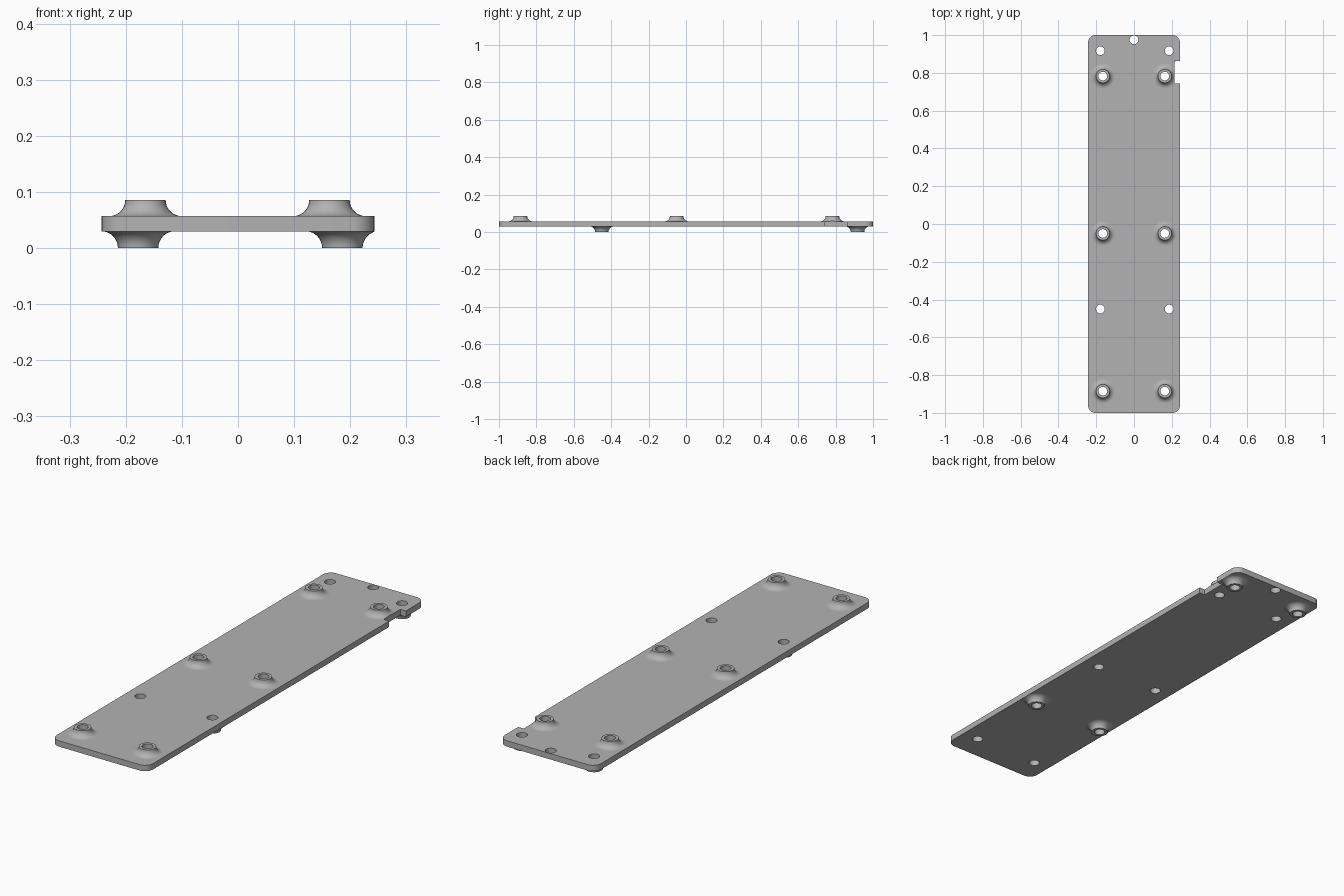
import bpy, bmesh, math

cube = bpy.data.objects.get("Cube")
if cube:
    bpy.data.objects.remove(cube, do_unlink=True)

HALF_W, BOTTOM, TOP = 0.243, 0.03, 0.057
NOTCH_X, NOTCH_Y0, NOTCH_Y1 = 0.215, 0.743, 0.863
HOLE_R, BOSS_R, FILLET = 0.023, 0.036, 0.029
SIDES = 32

grey = bpy.data.materials.new("plain grey")
grey.use_nodes = True
grey.diffuse_color = (0.45, 0.45, 0.45, 1)
grey.node_tree.nodes["Principled BSDF"].inputs["Base Color"].default_value = grey.diffuse_color


def finish(name, bm):
    mesh = bpy.data.meshes.new(name)
    bmesh.ops.recalc_face_normals(bm, faces=bm.faces)
    bm.to_mesh(mesh)
    bm.free()
    mesh.materials.append(grey)
    obj = bpy.data.objects.new(name, mesh)
    bpy.context.collection.objects.link(obj)
    return obj


def activate(obj):
    bpy.ops.object.select_all(action="DESELECT")
    obj.select_set(True)
    bpy.context.view_layer.objects.active = obj


def smooth(obj):
    activate(obj)
    bpy.ops.object.shade_smooth_by_angle(angle=math.radians(35))


def add_box(bm, x0, x1, y0, y1, z0, z1):
    verts = bmesh.ops.create_cube(bm, size=1)["verts"]
    for v in verts:
        v.co = ((x0 + x1) / 2 + v.co.x * (x1 - x0),
                (y0 + y1) / 2 + v.co.y * (y1 - y0),
                (z0 + z1) / 2 + v.co.z * (z1 - z0))


def boss(name, cx, cy, base, tip, limit):
    """Hollow standoff with a concave flare, trimmed where it meets an edge."""
    up = tip - base
    profile = [(HOLE_R, base), (HOLE_R, tip), (BOSS_R, tip)]
    for i in range(1, 9):
        a = i / 8 * math.pi / 2
        profile.append((BOSS_R + FILLET * (1 - math.cos(a)), tip - up * math.sin(a)))
    bm = bmesh.new()
    rings = []
    for r, z in profile:
        ring = []
        for k in range(SIDES):
            a = math.tau * k / SIDES
            x = max(-limit, min(limit, cx + r * math.cos(a)))
            ring.append(bm.verts.new((x, cy + r * math.sin(a), z)))
        rings.append(ring)
    for a, b in zip(rings, rings[1:] + rings[:1]):
        for k in range(SIDES):
            j = (k + 1) % SIDES
            bm.faces.new((a[k], a[j], b[j], b[k]))
    smooth(finish(name, bm))


# Hole positions
upper = [(x, y) for y in (-0.885, -0.05, 0.783) for x in (-0.165, 0.163)]
lower = [(x, y) for y in (-0.45, 0.917) for x in (-0.178, 0.186)]

# Base plate with rounded corners
bm = bmesh.new()
add_box(bm, -HALF_W, HALF_W, -1, 1, BOTTOM, TOP)
corners = [e for e in bm.edges if abs(e.verts[0].co.z - e.verts[1].co.z) > 0.01]
bmesh.ops.bevel(bm, geom=corners, offset=0.04, segments=8, profile=0.5, affect="EDGES")
plate = finish("base_plate", bm)

# Cutters for the through holes and the edge notch
bm = bmesh.new()
for x, y in upper + lower + [(0, 0.975)]:
    made = bmesh.ops.create_cone(bm, cap_ends=True, segments=SIDES,
                                 radius1=HOLE_R, radius2=HOLE_R, depth=0.2)
    bmesh.ops.translate(bm, verts=made["verts"], vec=(x, y, 0.04))
add_box(bm, NOTCH_X, 0.3, NOTCH_Y0, NOTCH_Y1, -0.1, 0.2)
cutter = finish("hole_cutter", bm)
cutter.hide_render = True

cut = plate.modifiers.new("holes", "BOOLEAN")
cut.operation = "DIFFERENCE"
cut.solver = "EXACT"
cut.object = cutter
activate(plate)
bpy.ops.object.modifier_apply(modifier=cut.name)
bpy.data.objects.remove(cutter, do_unlink=True)
smooth(plate)

# Standoffs above and below the plate
for i, (x, y) in enumerate(upper):
    beside_notch = x > 0 and NOTCH_Y0 < y < NOTCH_Y1
    boss(f"upper_standoff_{i + 1}", x, y, TOP, 0.086, NOTCH_X if beside_notch else HALF_W)
for i, (x, y) in enumerate(lower):
    boss(f"lower_standoff_{i + 1}", x, y, BOTTOM, 0, HALF_W)
